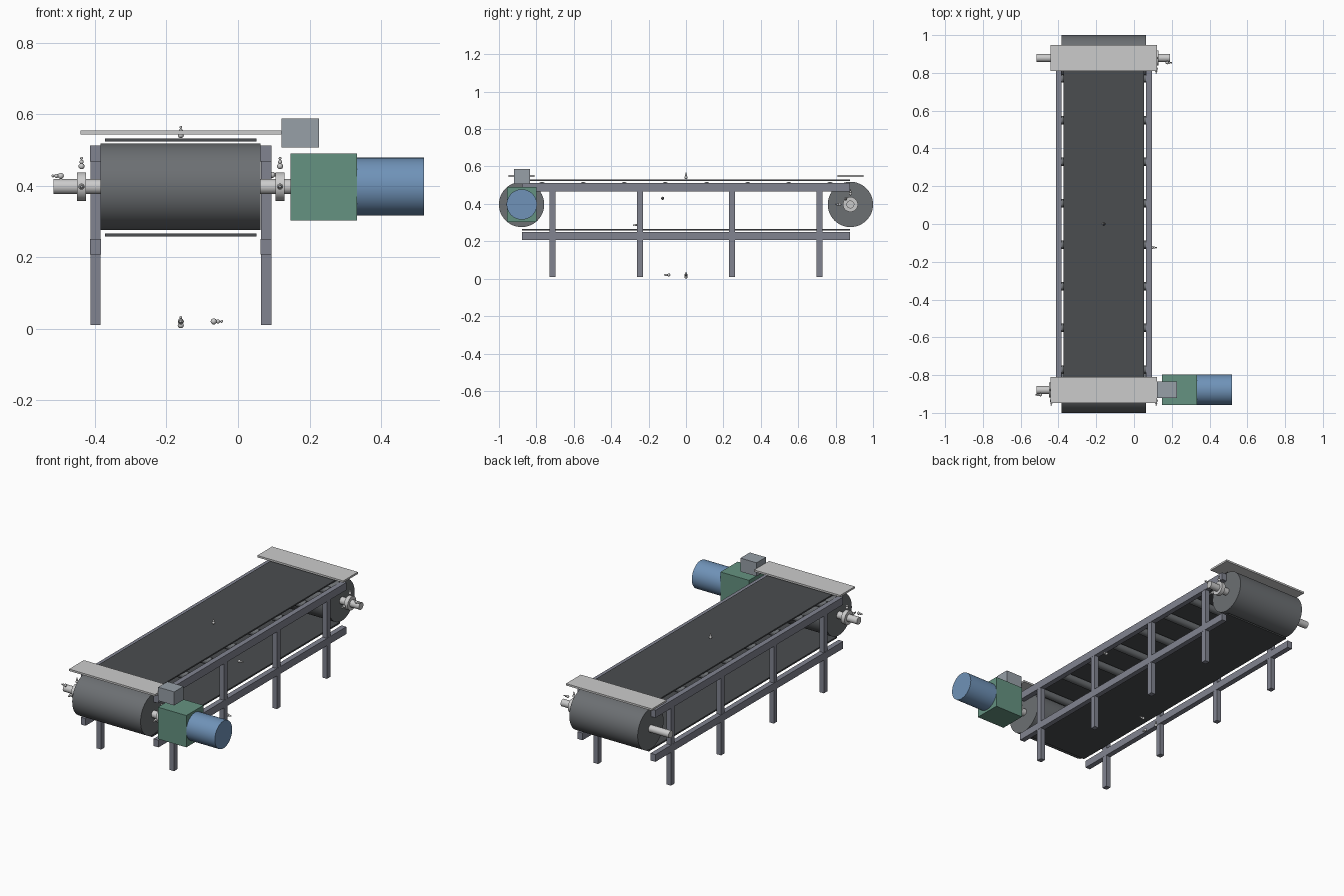
import bpy, math
from mathutils import Vector

if "Cube" in bpy.data.objects:
    bpy.data.objects.remove(bpy.data.objects["Cube"])

CX = -0.16          # belt centre line
DY, DZ = 0.879, 0.397   # drum axis position


def material(name, r, g, b):
    m = bpy.data.materials.new(name)
    m.diffuse_color = (r, g, b, 1)
    m.use_nodes = True
    m.node_tree.nodes["Principled BSDF"].inputs["Base Color"].default_value = m.diffuse_color
    return m


STEEL = material("frame_grey", 0.22, 0.23, 0.28)
DARK = material("belt_rubber", 0.07, 0.075, 0.08)
DRUM = material("drum_grey", 0.15, 0.16, 0.17)
BRIGHT = material("bright_steel", 0.55, 0.56, 0.57)
GREEN = material("gearbox_green", 0.13, 0.29, 0.22)
BLUE = material("motor_blue", 0.16, 0.29, 0.48)
BOXGREY = material("box_grey", 0.31, 0.35, 0.39)


def finish(ob, name, mat):
    ob.name = name
    ob.data.materials.append(mat)
    return ob


def box(name, x, y, z, mat):
    """Box from (min, max) pairs on each axis."""
    bpy.ops.mesh.primitive_cube_add(size=1, location=[sum(p) / 2 for p in (x, y, z)])
    ob = bpy.context.object
    ob.scale = [p[1] - p[0] for p in (x, y, z)]
    bpy.ops.object.transform_apply(location=False, rotation=False, scale=True)
    return finish(ob, name, mat)


def rod(name, x0, x1, y, z, r, mat, sides=48):
    """Cylinder lying along x."""
    bpy.ops.mesh.primitive_cylinder_add(vertices=sides, radius=r, depth=x1 - x0,
                                        location=((x0 + x1) / 2, y, z),
                                        rotation=(0, math.pi / 2, 0))
    bpy.ops.object.shade_smooth_by_angle()
    return finish(bpy.context.object, name, mat)


def nipple(name, pos, direction):
    """Grease nipple: three shrinking balls stacked along a direction."""
    d = Vector(direction)
    parts = []
    for off, r in ((-0.008, 0.0085), (0.004, 0.006), (0.014, 0.004)):
        bpy.ops.mesh.primitive_uv_sphere_add(segments=12, ring_count=8, radius=r,
                                             location=Vector(pos) + d * off)
        bpy.ops.object.shade_smooth()
        parts.append(bpy.context.object)
    bpy.ops.object.select_all(action='DESELECT')
    for p in parts:
        p.select_set(True)
    bpy.context.view_layer.objects.active = parts[0]
    bpy.ops.object.join()
    return finish(bpy.context.object, name, BRIGHT)


# Side frames: upper and lower rails with four legs each
for side, s in (("left", -1), ("right", 1)):
    xc = CX + s * 0.2385
    rail_x = (xc - 0.0155, xc + 0.0155)
    box(f"{side}_upper_rail", rail_x, (-0.877, 0.877), (0.467, 0.512), STEEL)
    box(f"{side}_lower_rail", rail_x, (-0.877, 0.877), (0.207, 0.25), STEEL)
    for i, y in enumerate((-0.714, -0.246, 0.246, 0.714)):
        box(f"{side}_leg_{i + 1}", (xc - 0.0145, xc + 0.0145),
            (y - 0.016, y + 0.016), (0.01, 0.468), STEEL)

# Belt runs
box("carrying_belt", (-0.372, 0.052), (-0.877, 0.877), (0.523, 0.531), DARK)
box("return_belt", (-0.372, 0.052), (-0.877, 0.877), (0.257, 0.266), DARK)

# Carrying rollers under the top belt
for i in range(8):
    rod(f"roller_{i + 1}", -0.383, 0.063, -0.77 + 0.22 * i, 0.495, 0.022, DRUM, 24)

# End drums, shafts and cover plates
for end, s, x_end in (("drive", -1, 0.15), ("tail", 1, 0.19)):
    y = s * DY
    rod(f"{end}_drum", -0.384, 0.063, y, DZ, 0.121, DRUM, 64)
    rod(f"{end}_shaft", -0.516, x_end, y, DZ, 0.021, BRIGHT, 32)
    box(f"{end}_cover_plate", (-0.441, 0.121), (y - 0.069, y + 0.069),
        (0.543, 0.554), BRIGHT)

# Shaft bearings with their grease nipples
for name, x, s in (("front_left", -0.4375, -1), ("front_right", 0.1175, -1),
                   ("rear_right", 0.1175, 1)):
    y = s * DY
    rod(f"{name}_bearing", x - 0.012, x + 0.012, y, DZ, 0.04, BRIGHT, 32)
    nipple(f"{name}_top_nipple", (x, y, 0.462), (0, 0, 1))
    nipple(f"{name}_front_nipple", (x, y - 0.065, DZ), (0, -1, 0))
    out = -1 if x < 0 else 1
    nipple(f"{name}_side_nipple", (x + out * 0.066, y - 0.025, 0.427), (out, 0, 0))

# Nipples on the belt line and at floor level
nipple("belt_top_nipple", (CX, 0, 0.549), (0, 0, 1))
nipple("belt_side_nipple", (0.104, -0.125, 0.43), (1, 0, 0))
nipple("belt_inner_nipple", (CX, -0.265, 0.287), (0, -1, 0))
nipple("floor_top_nipple", (CX, 0, 0.0175), (0, 0, 1))
nipple("floor_front_nipple", (CX, -0.1, 0.02), (0, -1, 0))
nipple("floor_side_nipple", (-0.06, 0, 0.02), (1, 0, 0))

# Drive unit
box("gearbox", (0.147, 0.333), (-0.958, -0.798), (0.302, 0.49), GREEN)
rod("motor", 0.333, 0.52, -0.878, DZ, 0.081, BLUE, 64)
box("junction_box", (0.122, 0.227), (-0.92, -0.833), (0.507, 0.587), BOXGREY)
